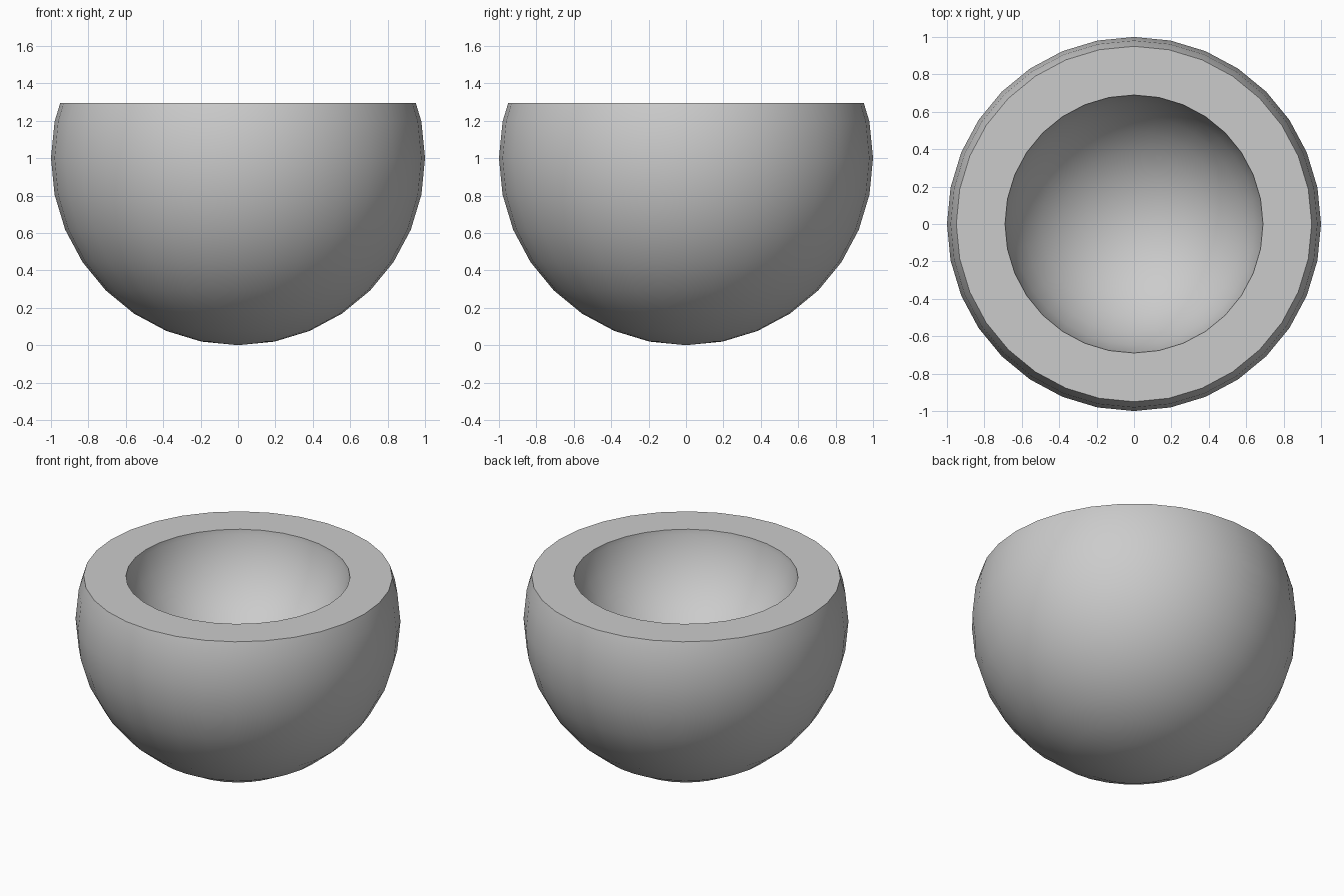
import bpy, bmesh
from math import sin, cos, pi

if "Cube" in bpy.data.objects:
    bpy.data.objects.remove(bpy.data.objects["Cube"])

RIM_Z = 1.296
SIDES = 32


def arc(radius, centre_z):
    """Half profile of a faceted sphere, from its bottom up to the rim."""
    points = [(0, centre_z - radius)]
    for i in range(1, SIDES // 2):
        a = i * 2 * pi / SIDES
        x, z = radius * sin(a), centre_z - radius * cos(a)
        if z >= RIM_Z:
            px, pz = points[-1]
            points.append((px + (x - px) * (RIM_Z - pz) / (z - pz), RIM_Z))
            break
        points.append((x, z))
    return points


# Outer wall, flat rim and shallower hollow as one profile
profile = arc(1.0, 1.0) + arc(0.7, 1.4)[::-1]

# Turn the profile around the vertical axis
bm = bmesh.new()
verts = [bm.verts.new((x, 0, z)) for x, z in profile]
edges = [bm.edges.new(pair) for pair in zip(verts, verts[1:])]
bmesh.ops.spin(bm, geom=verts + edges, cent=(0, 0, 0), axis=(0, 0, 1),
               angle=2 * pi, steps=SIDES)
bmesh.ops.remove_doubles(bm, verts=bm.verts[:], dist=0.0001)
bmesh.ops.recalc_face_normals(bm, faces=bm.faces[:])

mesh = bpy.data.meshes.new("bowl")
bm.to_mesh(mesh)
bm.free()
bowl = bpy.data.objects.new("bowl", mesh)
bpy.context.collection.objects.link(bowl)

# Smooth walls, crisp rim
bpy.context.view_layer.objects.active = bowl
bowl.select_set(True)
bpy.ops.object.shade_smooth_by_angle()
